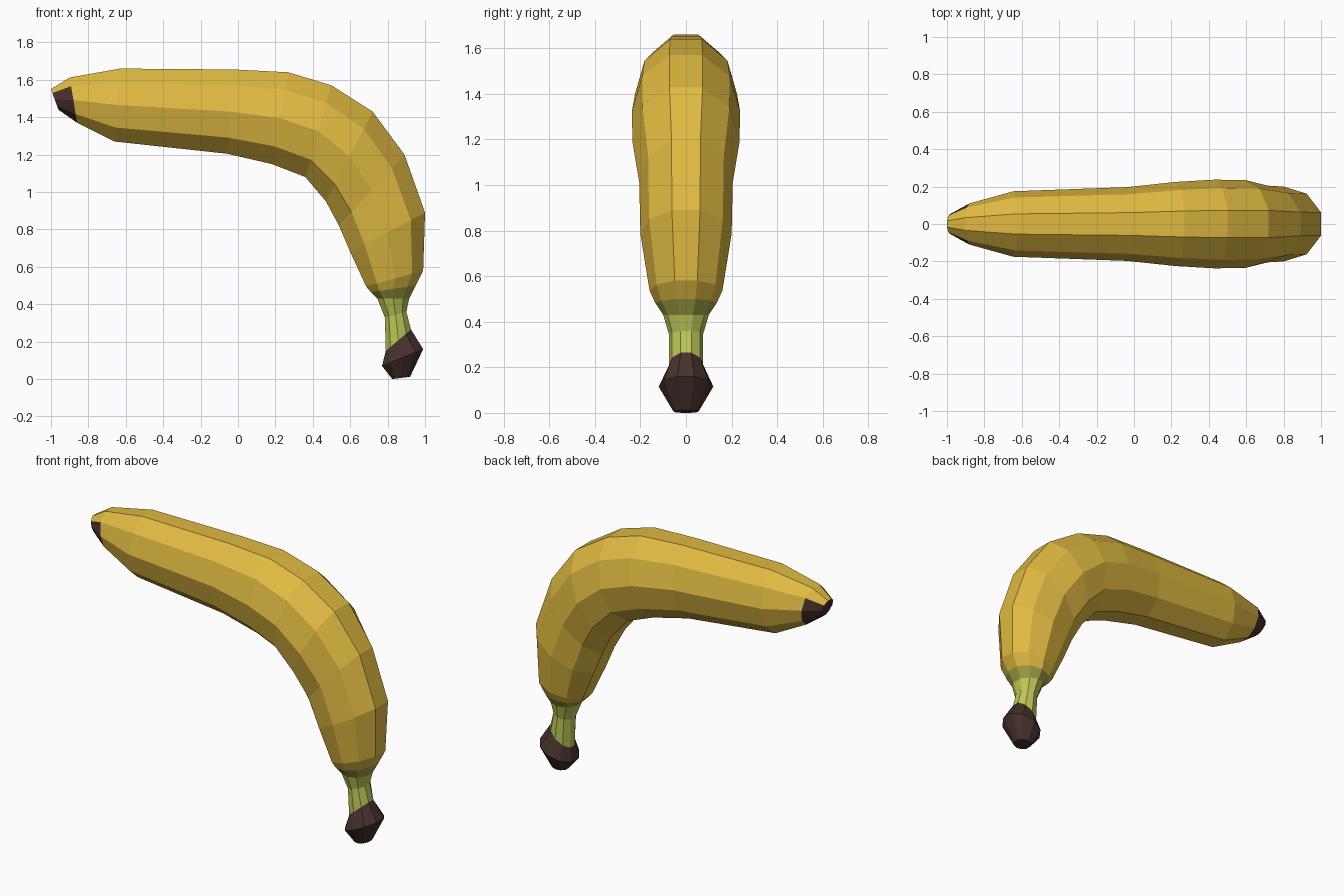
import bpy, bmesh, math
from mathutils import Vector

if "Cube" in bpy.data.objects:
    bpy.data.objects.remove(bpy.data.objects["Cube"])

SIDES = 10


def material(name, rgb):
    m = bpy.data.materials.new(name)
    m.diffuse_color = (*rgb, 1)
    m.use_nodes = True
    m.node_tree.nodes["Principled BSDF"].inputs["Base Color"].default_value = m.diffuse_color
    return m


yellow = material("ripe yellow", (0.74, 0.49, 0.053))
olive = material("olive green", (0.36, 0.35, 0.06))
green = material("stem green", (0.52, 0.58, 0.095))
brown = material("dark brown", (0.060, 0.031, 0.025))

# Cross-sections: outer-curve x, z, inner-curve x, z, half width in y
RINGS = [
    (-1.00, 1.55, -0.96, 1.44, 0.055),
    (-0.90, 1.612, -0.86, 1.37, 0.11),
    (-0.63, 1.66, -0.66, 1.27, 0.175),
    (-0.02, 1.655, -0.06, 1.205, 0.197),
    (0.27, 1.64, 0.18, 1.15, 0.225),
    (0.50, 1.57, 0.36, 1.08, 0.237),
    (0.72, 1.43, 0.47, 0.95, 0.235),
    (0.89, 1.20, 0.54, 0.82, 0.205),
    (1.00, 0.89, 0.60, 0.68, 0.20),
    (0.99, 0.58, 0.685, 0.495, 0.16),
    (0.95, 0.50, 0.71, 0.465, 0.135),
    (0.915, 0.43, 0.745, 0.43, 0.10),
    (0.90, 0.36, 0.785, 0.33, 0.075),
    (0.925, 0.265, 0.79, 0.15, 0.075),
    (0.99, 0.16, 0.77, 0.07, 0.12),
    (0.92, 0.012, 0.825, 0.0, 0.055),
]


def ring_points(r):
    # Ten-sided section with a flat on the outer and inner curve
    outer, inner = Vector((r[0], 0, r[1])), Vector((r[2], 0, r[3]))
    mid, half = (outer + inner) / 2, (outer - inner) / 2
    step = math.tau / SIDES
    for k in range(SIDES):
        a = (k + 0.5) * step
        yield mid + half * (math.cos(a) / math.cos(step / 2)) + Vector((0, r[4] * math.sin(a), 0))


def loft(name, first, last, mats, cap=None, rule=None):
    bm = bmesh.new()
    rings = [[bm.verts.new(p) for p in ring_points(r)] for r in RINGS[first:last + 1]]
    centre_a, centre_b = Vector(), Vector()
    for i, (a, b) in enumerate(zip(rings, rings[1:])):
        centre = sum((v.co for v in a + b), Vector()) / (2 * SIDES)
        for k in range(SIDES):
            j = (k + 1) % SIDES
            f = bm.faces.new((a[k], a[j], b[j], b[k]))
            f.normal_update()
            if f.normal.dot(f.calc_center_median() - centre) < 0:
                f.normal_flip()
            f.material_index = rule(i, f.normal) if rule else 0
    if cap is not None:
        f = bm.faces.new(rings[cap])
        f.normal_update()
        inside = rings[1 if cap == 0 else -2]
        if f.normal.dot(rings[cap][0].co - inside[0].co) < 0:
            f.normal_flip()
    mesh = bpy.data.meshes.new(name)
    bm.to_mesh(mesh)
    bm.free()
    for m in mats:
        mesh.materials.append(m)
    ob = bpy.data.objects.new(name, mesh)
    bpy.context.collection.objects.link(ob)


# Dark blossom tip, yellow along its upper side
loft("blossom_tip", 0, 1, [brown, yellow], cap=0, rule=lambda i, n: int(n.z > 0.55))
# Curved yellow body
loft("peel", 1, 10, [yellow])
# Green neck, olive where it meets the peel
loft("stem", 10, 13, [olive, green], rule=lambda i, n: int(i > 0))
# Brown knob at the cut end
loft("stem_end", 13, 15, [brown], cap=-1)
